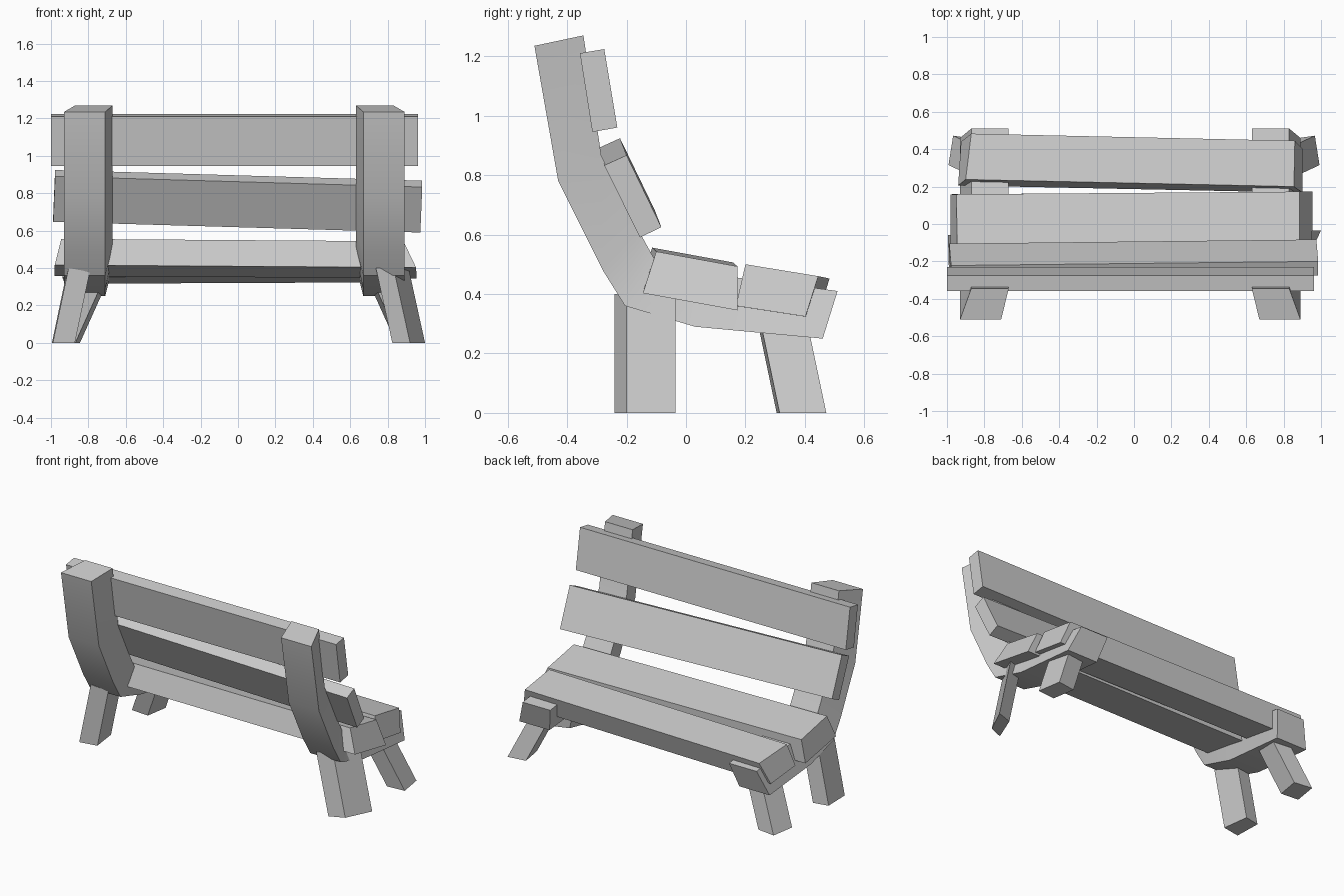
import bpy, bmesh

if "Cube" in bpy.data.objects:
    bpy.data.objects.remove(bpy.data.objects["Cube"])


def loft(name, rings, smooth=False):
    """Solid through a row of four-cornered rings."""
    bm = bmesh.new()
    vs = [[bm.verts.new(p) for p in r] for r in rings]
    for a, b in zip(vs, vs[1:]):
        for i in range(4):
            j = (i + 1) % 4
            bm.faces.new((a[i], a[j], b[j], b[i]))
    bm.faces.new(vs[0])
    bm.faces.new(vs[-1])
    bmesh.ops.recalc_face_normals(bm, faces=bm.faces)
    me = bpy.data.meshes.new(name)
    bm.to_mesh(me)
    bm.free()
    ob = bpy.data.objects.new(name, me)
    bpy.context.collection.objects.link(ob)
    if smooth:
        bpy.ops.object.select_all(action='DESELECT')
        ob.select_set(True)
        bpy.context.view_layer.objects.active = ob
        bpy.ops.object.shade_smooth_by_angle(angle=0.52)
    return ob


# Curved side frames: wider on the rear/lower curve, mirrored about x = -0.02
lower = [(-.51, 1.235), (-.43, .78), (-.28, .48), (-.205, .36), (.03, .29), (.46, .25)]
upper = [(-.345, 1.27), (-.285, .865), (-.16, .615), (-.105, .515), (.06, .47), (.51, .41)]
for side, s in (("left", 1), ("right", -1)):
    def fx(x):
        return (x + .02) * s - .02
    loft(side + "_frame",
         [[(fx(-.93), *lo), (fx(-.71), *lo), (fx(-.67), *up), (fx(-.87), *up)]
          for lo, up in zip(lower, upper)], True)


# Slats: (y, z) profile at the right end, offset of the left end, x of corners
def slat(name, profile, offset, left_x, right_x):
    dy, dz = offset
    loft(name, [[(x, y + dy, z + dz) for x, (y, z) in zip(left_x, profile)],
                [(x, y, z) for x, (y, z) in zip(right_x, profile)]])


slat("top_back_slat", [(-.357, 1.21), (-.275, 1.224), (-.231, .96), (-.315, .945)],
     (0, 0), [-1] * 4, [.963] * 4)
slat("lower_back_slat", [(-.275, .833), (-.2, .867), (-.083, .625), (-.155, .59)],
     (-.022, .057), [-.978, -.978, -.988, -.988], [.985, .985, .975, .975])
slat("rear_seat_slat", [(-.1, .543), (.173, .493), (.173, .345), (-.145, .403)],
     (-.014, .013), [-.945, -.95, -.98, -.98], [.885, .885, .955, .952])
slat("front_seat_slat", [(.2, .5), (.445, .46), (.402, .324), (.168, .36)],
     (.038, -.008), [-.9, -.87, -.925, -.94], [.855, .86, .9, .9])


# Legs: foot corners on the ground, leaning to the top
def leg(name, feet, lean, tops):
    loft(name, [[(x, y, 0) for x, y in feet],
                [(x + lean[0] * t, y + lean[1] * t, t) for (x, y), t in zip(feet, tops)]])


for side, s in (("left", -1), ("right", 1)):
    leg("front_leg_" + side, [(s * .992, .315), (s * .967, .472), (s * .845, .455), (s * .87, .305)],
        (-s * .45, -.21), [.33] * 4)
leg("rear_leg_left", [(-.99, -.235), (-.872, -.215), (-.895, -.04), (-.995, -.06)],
    (.21, 0), [.4, .38, .38, .4])
leg("rear_leg_right", [(.825, -.24), (.92, -.2), (1, -.035), (.895, -.07)],
    (-.22, 0), [.4] * 4)
